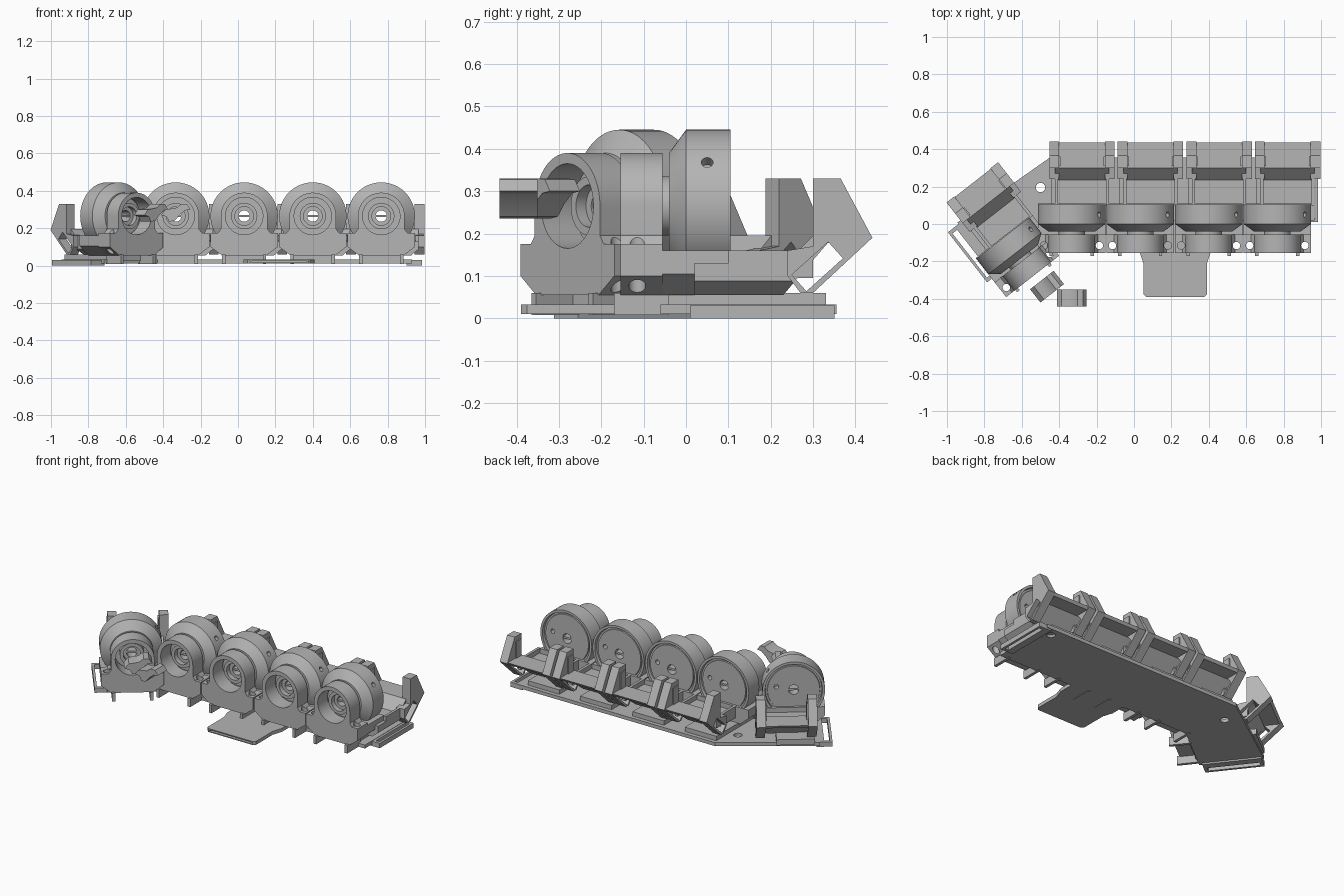
import bpy, bmesh
from math import sin, cos, pi, radians
from mathutils import Matrix, Vector

if "Cube" in bpy.data.objects:
    bpy.data.objects.remove(bpy.data.objects["Cube"], do_unlink=True)

grey = bpy.data.materials.new("plain grey")
grey.use_nodes = True
grey.diffuse_color = (0.46, 0.46, 0.46, 1)
grey.node_tree.nodes["Principled BSDF"].inputs["Base Color"].default_value = (0.46, 0.46, 0.46, 1)

AXIS = 0.265          # height of the drum axis
SHIFT = 0.055         # sideways offset of the rear cradle
ANGLED = Matrix.Translation((-0.637, -0.158, 0)) @ Matrix.Rotation(radians(38), 4, "Z")
PLACES = [Matrix.Translation((x, 0, 0)) for x in (-0.333, 0.033, 0.4, 0.766)] + [ANGLED]


def finish(name, bm):
    bmesh.ops.recalc_face_normals(bm, faces=bm.faces)
    mesh = bpy.data.meshes.new(name)
    bm.to_mesh(mesh)
    bm.free()
    mesh.materials.append(grey)
    ob = bpy.data.objects.new(name, mesh)
    bpy.context.collection.objects.link(ob)
    return ob


def prism(name, points, axis, low, high):
    """Extrude a 2D outline along x, y or z."""
    def put(p, d):
        return {"x": (d, p[0], p[1]), "y": (p[0], d, p[1]), "z": (p[0], p[1], d)}[axis]
    bm = bmesh.new()
    face = bm.faces.new([bm.verts.new(put(p, low)) for p in points])
    side = bmesh.ops.extrude_face_region(bm, geom=[face])["geom"]
    move = Vector(put((0, 0), high - low))
    bmesh.ops.translate(bm, vec=move, verts=[v for v in side if isinstance(v, bmesh.types.BMVert)])
    return finish(name, bm)


def box(name, x0, x1, y0, y1, z0, z1):
    return prism(name, [(x0, y0), (x1, y0), (x1, y1), (x0, y1)], "z", z0, z1)


def circle(cx, cy, r, n=32, start=0.0, sweep=2 * pi):
    return [(cx + r * cos(start + sweep * i / n), cy + r * sin(start + sweep * i / n)) for i in range(n)]


def lathe(name, profile, n=64):
    """Spin a closed (y, radius) profile about the drum axis."""
    bm = bmesh.new()
    rings = [[bm.verts.new((r * cos(2 * pi * i / n), y, AXIS + r * sin(2 * pi * i / n)))
              for y, r in profile] for i in range(n)]
    for i, a in enumerate(rings):
        b = rings[(i + 1) % n]
        for k in range(len(profile)):
            m = (k + 1) % len(profile)
            bm.faces.new((a[k], a[m], b[m], b[k]))
    return finish(name, bm)


def trim(ob, point, normal):
    """Slice away everything on the normal side of a plane."""
    bm = bmesh.new()
    bm.from_mesh(ob.data)
    bmesh.ops.bisect_plane(bm, geom=bm.verts[:] + bm.edges[:] + bm.faces[:], plane_co=point,
                           plane_no=normal, clear_outer=True)
    bmesh.ops.holes_fill(bm, edges=[e for e in bm.edges if e.is_boundary])
    bm.to_mesh(ob.data)
    bm.free()


def cut(ob, *cutters):
    for c in cutters:
        m = ob.modifiers.new("cut", "BOOLEAN")
        m.operation, m.solver, m.object = "DIFFERENCE", "EXACT", c
    bpy.context.view_layer.update()
    mesh = bpy.data.meshes.new_from_object(ob.evaluated_get(bpy.context.evaluated_depsgraph_get()))
    ob.modifiers.clear()
    ob.data = mesh
    for c in cutters:
        bpy.data.objects.remove(c, do_unlink=True)
    return ob


def smooth(ob):
    bpy.ops.object.select_all(action="DESELECT")
    ob.select_set(True)
    bpy.context.view_layer.objects.active = ob
    bpy.ops.object.shade_smooth_by_angle(angle=radians(30))


def repeat(ob):
    """Place the same part in all five stations."""
    smooth(ob)
    for place in PLACES[1:]:
        twin = ob.copy()
        twin.matrix_world = place
        bpy.context.collection.objects.link(twin)
    ob.matrix_world = PLACES[0]


# drum with cone front, hollow hub, rear rim and a small radial hole
drum = lathe("drum", [(0.095, 0.03), (0.095, 0.15), (0.088, 0.152), (0.088, 0.162), (0.105, 0.165),
                      (0.105, 0.18), (0, 0.18), (-0.04, 0.125), (-0.04, 0.07), (-0.09, 0.07),
                      (-0.09, 0.05), (-0.06, 0.05), (-0.06, 0.03)])
radial = prism("radial_cutter", circle(0.05, 0, 0.014, 16), "x", 0.15, 0.25)
radial.matrix_world = Matrix.Translation((0, 0, AXIS)) @ Matrix.Rotation(radians(-35), 4, "Y")
side_hole = prism("side_hole_cutter", circle(0.1, AXIS + 0.02, 0.014, 16), "y", 0.06, 0.15)
repeat(cut(drum, radial, side_hole))
repeat(box("hub_bar", -0.032, 0.032, -0.055, 0.09, AXIS - 0.006, AXIS + 0.006))

# front bracket with arched collar, bore and screw holes
arch = circle(0, AXIS, 0.125, 32, 0, pi) + [(-0.125, AXIS)]
outline = [(-0.12, 0.055), (0.12, 0.055), (0.18, 0.1), (0.18, 0.175), (0.14, 0.175), (0.125, 0.195)]
outline += arch + [(-0.125, 0.195), (-0.14, 0.175), (-0.18, 0.175), (-0.18, 0.1)]
bracket = prism("front_bracket", outline, "y", -0.155, -0.055)
screws = [prism("screw_cutter", circle(s * 0.148, -0.115, 0.02, 20), "z", -0.1, 0.3) for s in (-1, 1)]
bore = prism("bore_cutter", circle(0, AXIS, 0.1, 48), "y", -0.2, 0)
repeat(cut(bracket, bore, *screws))

# cradle below the drum, and the rear scoop ending in a flat flange between the clips
under = prism("drum_cradle", [(-0.055, 0.055), (0.11, 0.055), (0.11, 0.16), (-0.055, 0.16)], "x", -0.18, 0.18)
rear = prism("rear_scoop", [(0.02, 0.055), (0.23, 0.055), (0.255, 0.085), (0.335, 0.178), (0.425, 0.178),
                            (0.436, 0.195), (0.3, 0.195), (0.235, 0.13), (0.02, 0.13)],
             "x", SHIFT - 0.145, SHIFT + 0.145)
for ob, mid, half in ((under, 0, 0.12), (rear, SHIFT, 0.105)):
    for s in (-1, 1):
        trim(ob, (mid + s * half, 0, 0.055), (s * 0.64, 0, -0.77))
    repeat(ob)

# scoop walls and upright clips with a slanted strap slot
for side, s in (("right", -1), ("left", 1)):
    a, b = sorted((SHIFT + s * 0.128, SHIFT + s * 0.145))
    repeat(box(side + "_scoop_wall", a, b, 0.1, 0.3, 0.095, 0.16))
    a, b = sorted((SHIFT + s * 0.122, SHIFT + s * 0.175))
    clip = prism(side + "_clip", [(0.24, 0.1), (0.27, 0.06), (0.3, 0.06), (0.44, 0.19), (0.365, 0.33),
                                  (0.3, 0.33), (0.3, 0.17), (0.24, 0.16)], "x", a, b)
    slot = box("slot_cutter", -0.5, 0.5, -0.058, 0.058, -0.026, 0.026)
    slot.matrix_world = Matrix.Translation((0, 0.31, 0.122)) @ Matrix.Rotation(radians(42), 4, "X")
    repeat(cut(clip, slot))
    a, b = sorted((SHIFT + s * 0.115, SHIFT + s * 0.128))
    repeat(box(side + "_clip_lip", a, b, 0.31, 0.36, 0.19, 0.3))
    # small rib under the bracket
    a, b = sorted((s * 0.1, s * 0.118))
    repeat(box(side + "_rib", a, b, -0.17, -0.04, 0.008, 0.06))

# raised pad joining each station to the base
repeat(box("base_pad", -0.11, 0.11, -0.06, 0.33, 0.025, 0.06))


# base plate, bent to follow the angled station
def turned(x, y):
    return tuple((ANGLED @ Vector((x, y, 0)))[:2])


base = prism("base_plate", [(0.93, -0.06), (0.93, 0.355), (-0.45, 0.355), turned(-0.14, 0.32),
                            turned(-0.14, -0.05), turned(0.16, -0.05), (-0.43, -0.06)], "z", 0.01, 0.032)
holes = [prism("base_cutter", circle(x, y, 0.025, 24), "z", -0.1, 0.2) for x, y in ((-0.5, 0.195), (0.86, 0.3))]
smooth(cut(base, *holes))

# front tab with a strap slit
tab = prism("front_tab", [(0.03, -0.05), (0.03, -0.15), (0.05, -0.21), (0.05, -0.375), (0.065, -0.39),
                          (0.375, -0.39), (0.39, -0.375), (0.39, -0.21), (0.41, -0.15), (0.41, -0.05)],
            "z", 0.01, 0.032)
cut(tab, box("slit_cutter", 0.075, 0.365, -0.42, -0.33, 0.016, 0.026))

# strap loops at both ends
for name, place, x0, x1, y0 in (("left_strap_loop", Matrix(), 0.9, 0.985, 0.01),
                                ("right_strap_loop", ANGLED, -0.212, -0.12, -0.03)):
    loop = box(name, x0, x1, y0, y0 + 0.34, 0, 0.03)
    opening = (x0 + 0.045, x1 - 0.015) if x0 > 0 else (x0 + 0.015, x1 - 0.045)
    cut(loop, box("opening_cutter", *opening, y0 + 0.02, y0 + 0.32, -0.1, 0.1))
    loop.matrix_world = place

# two wavy spring hooks in front of the angled station
upper = [(-0.08, 0.27), (-0.055, 0.3), (-0.02, 0.305), (0.005, 0.31), (0.03, 0.33), (0.06, 0.328), (0.08, 0.3)]
lower = [(0.05, 0.295), (0.02, 0.27), (-0.005, 0.24), (-0.035, 0.235), (-0.05, 0.262)]
for name, x, y, turn in (("straight_hook", -0.333, -0.395, 0), ("angled_hook", -0.465, -0.335, 38)):
    hook = prism(name, upper + lower, "y", -0.045, 0.045)
    hook.matrix_world = Matrix.Translation((x, y, 0)) @ Matrix.Rotation(radians(turn), 4, "Z")
    smooth(hook)
